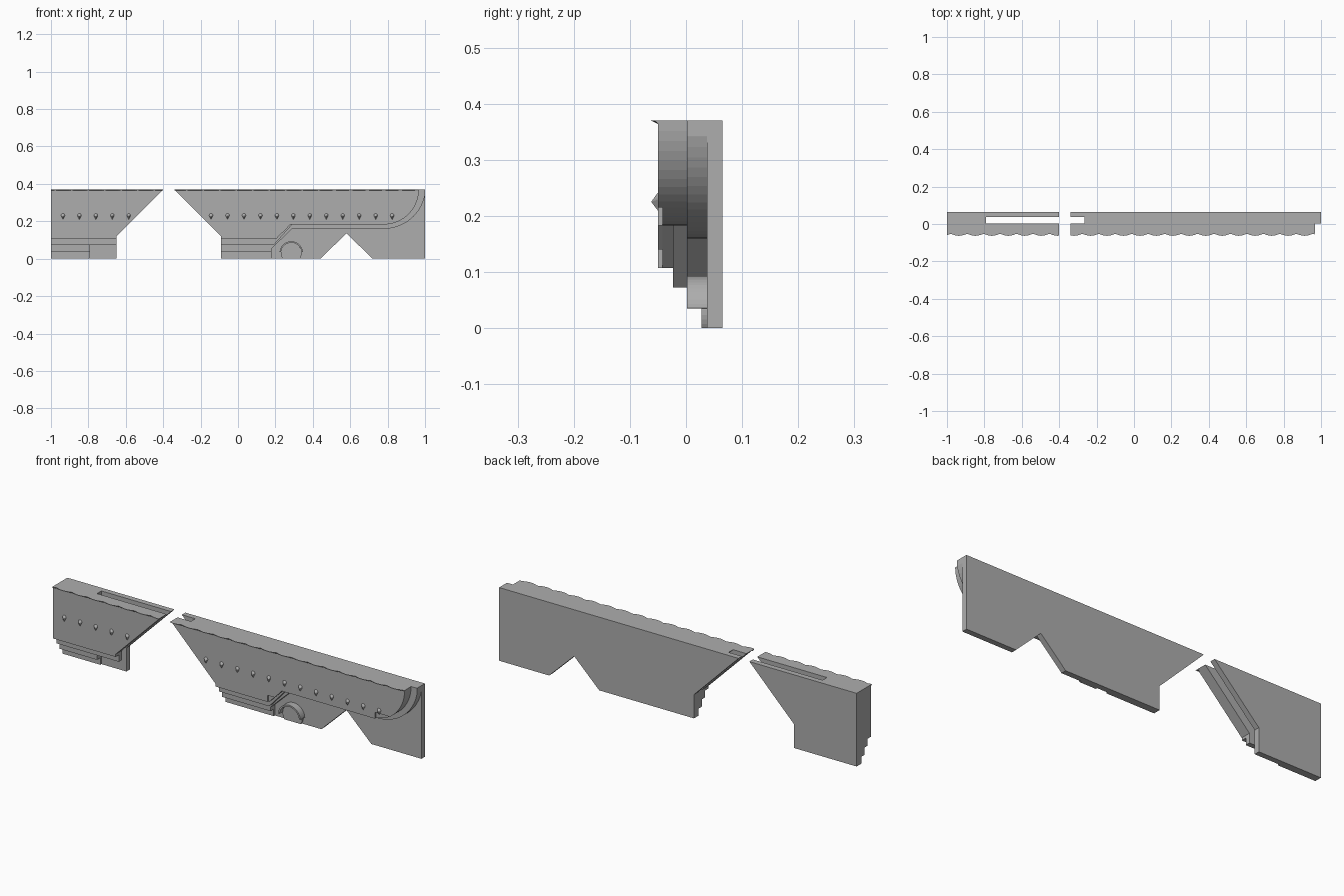
import bpy, bmesh, math

cube = bpy.data.objects.get("Cube")
if cube:
    bpy.data.objects.remove(cube)

grey = bpy.data.materials.new("stone_grey")
grey.use_nodes = True
grey.diffuse_color = (0.42, 0.42, 0.42, 1)
grey.node_tree.nodes["Principled BSDF"].inputs["Base Color"].default_value = (0.42, 0.42, 0.42, 1)

TOP = 0.37


def finish(name, bm):
    bmesh.ops.recalc_face_normals(bm, faces=bm.faces)
    mesh = bpy.data.meshes.new(name)
    bm.to_mesh(mesh)
    bm.free()
    mesh.materials.append(grey)
    obj = bpy.data.objects.new(name, mesh)
    bpy.context.collection.objects.link(obj)
    return obj


def loft(name, ring_a, ring_b):
    """Closed solid between two matching outlines."""
    bm = bmesh.new()
    a = [bm.verts.new(p) for p in ring_a]
    b = [bm.verts.new(p) for p in ring_b]
    bm.faces.new(a)
    bm.faces.new(b)
    for i in range(len(a)):
        j = (i + 1) % len(a)
        bm.faces.new((a[i], a[j], b[j], b[i]))
    return finish(name, bm)


def slab(name, outline, front, back):
    """Front-view outline given thickness along y."""
    return loft(name, [(x, front, z) for x, z in outline], [(x, back, z) for x, z in outline])


def arc(cx, cz, r, start, end, n=16):
    steps = [math.radians(start + (end - start) * i / n) for i in range(n + 1)]
    return [(cx + r * math.cos(t), cz + r * math.sin(t)) for t in steps]


# Short wall: stepped layers in front of a back panel, with an open pocket
def short_layer(name, bottom, front, back):
    slab(name, [(-1, bottom), (-0.65, bottom), (-0.65, 0.12), (-0.4, TOP), (-1, TOP)], front, back)


short_layer("short_back_panel", 0, 0.037, 0.065)
short_layer("short_face", 0.107, -0.05, -0.023)
short_layer("short_second_step", 0.072, -0.023, 0.002)
slab("short_core", [(-1, 0.035), (-0.79, 0.035), (-0.79, TOP), (-1, TOP)], 0.002, 0.037)
slab("short_base_step", [(-1, 0), (-0.79, 0), (-0.79, 0.035), (-1, 0.035)], 0.028, 0.037)

# Long wall back panel with the pointed notch
slant = [(-0.34, TOP), (-0.09, 0.12)]
slab("long_back_panel", slant + [(-0.09, 0), (0.44, 0), (0.58, 0.135), (0.72, 0), (1, 0), (1, TOP)],
     0.037, 0.065)

# Long wall layers, each with a stepped foot and a curved end
inner_curve = arc(0.78, 0.37, 0.187, -90, 0)
outer_curve = arc(0.78, 0.384, 0.224, -90, -11)
notched_curve = [p for p in inner_curve if p[0] > 0.87]
slab("long_core", [(-0.265, TOP), (-0.09, 0.195), (-0.09, 0.035), (0.18, 0.035), (0.18, 0.055),
                   (0.29, 0.16)] + outer_curve + [(1, 0.342), (1, TOP)], 0.002, 0.037)
slab("long_second_step", slant + [(-0.09, 0.072), (0.19, 0.072), (0.29, 0.183)] + inner_curve,
     -0.023, 0.002)
slab("long_body", slant + [(-0.09, 0.107), (0.205, 0.107), (0.28, 0.183)] + inner_curve,
     -0.042, -0.023)
slab("long_face", slant + [(-0.09, 0.107), (0.2, 0.107), (0.2, 0.14), (0.24, 0.14), (0.28, 0.183),
                           (0.8, 0.183), (0.8, 0.215), (0.87, 0.215)] + notched_curve,
     -0.05, -0.042)
slab("long_base_step", [(-0.09, 0), (0.18, 0), (0.18, 0.035), (-0.09, 0.035)], 0.028, 0.037)

# Round boss with a raised hood above it
slab("round_boss", arc(0.285, 0.03, 0.055, -33, 213, 28), 0.028, 0.037)
slab("round_hood", arc(0.285, 0.03, 0.063, 5, 175, 24) + arc(0.285, 0.03, 0.055, 175, 5, 24),
     0.002, 0.037)

# Scalloped lip along the top edge, tapering back into the face
SPACING = 0.088


def lip(name, x0, x1, peak):
    n = round((x1 - x0) / SPACING * 10)
    xs = [x0 + (x1 - x0) * i / n for i in range(n + 1)]
    wave = [(x, -0.052 - 0.011 * abs(math.cos(math.pi * (x - peak) / SPACING))) for x in xs]
    upper = [(x, y, TOP) for x, y in wave] + [(x1, -0.045, TOP), (x0, -0.045, TOP)]
    lower = [(x, -0.05, TOP - 0.006) for x in xs] + [(x1, -0.045, TOP - 0.006), (x0, -0.045, TOP - 0.006)]
    loft(name, upper, lower)


lip("short_lip", -1, -0.4, -0.936)
lip("long_lip", -0.34, 0.965, -0.144)


# Row of small pointed drops
def drop(name, x):
    bm = bmesh.new()
    ring = arc(x, 0.232, 0.011, -15, 195, 10) + [(x, 0.208)]
    base = [bm.verts.new((px, -0.049, pz)) for px, pz in ring]
    tip = bm.verts.new((x, -0.062, 0.225))
    bm.faces.new(base)
    for i in range(len(base)):
        bm.faces.new((base[i], base[(i + 1) % len(base)], tip))
    finish(name, bm)


for prefix, first, count in (("short", -0.936, 5), ("long", -0.144, 12)):
    for i in range(count):
        drop(f"{prefix}_drop_{i + 1}", first + i * SPACING)
